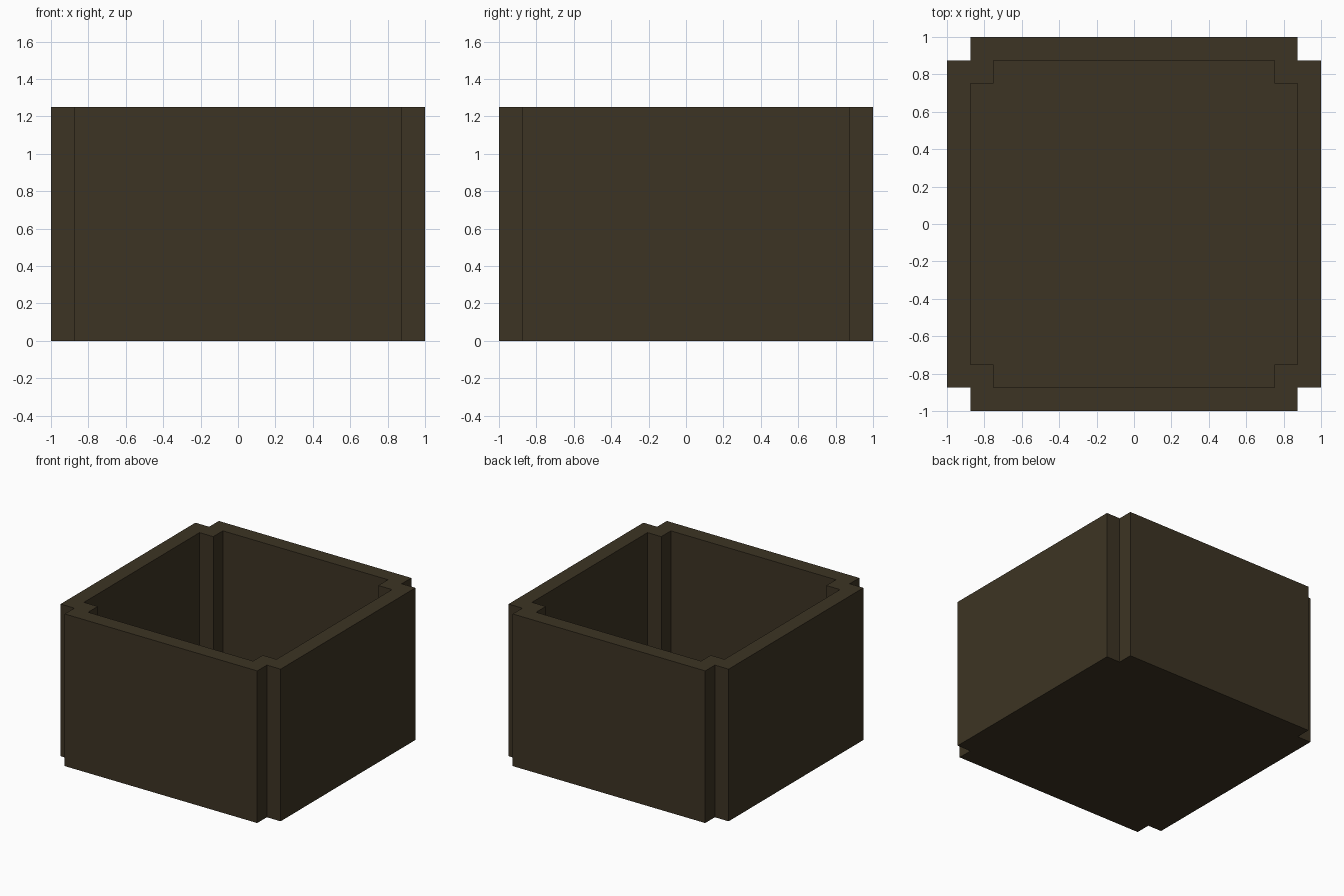
import bpy
import bmesh

cube = bpy.data.objects.get("Cube")
if cube:
    bpy.data.objects.remove(cube, do_unlink=True)

WALL = 0.125     # wall, floor and corner notch size
HEIGHT = 1.25

# Dark brown material
COLOUR = (0.046, 0.034, 0.017, 1.0)
brown = bpy.data.materials.new("dark_brown")
brown.use_nodes = True
brown.diffuse_color = COLOUR
shader = brown.node_tree.nodes["Principled BSDF"]
shader.inputs["Base Color"].default_value = COLOUR
shader.inputs["Roughness"].default_value = 0.9


def notched_ring(bm, reach, z):
    """Counter-clockwise square outline with a square notch at each corner."""
    side = reach - WALL
    points = []
    x_axis, y_axis = (1, 0), (0, 1)
    for _ in range(4):
        for u, v in ((reach, side), (side, side), (side, reach)):
            points.append((u * x_axis[0] + v * y_axis[0],
                           u * x_axis[1] + v * y_axis[1], z))
        x_axis, y_axis = y_axis, (-x_axis[0], -x_axis[1])
    return [bm.verts.new(p) for p in points]


# Open box: outer wall, rim, inner wall and floor
bm = bmesh.new()
rings = [notched_ring(bm, reach, z) for reach, z in (
    (1, 0), (1, HEIGHT), (1 - WALL, HEIGHT), (1 - WALL, WALL))]
for low, high in zip(rings, rings[1:]):
    for i in range(len(low)):
        j = (i + 1) % len(low)
        bm.faces.new((low[i], low[j], high[j], high[i]))
bm.faces.new(rings[0][::-1])
bm.faces.new(rings[-1])
bmesh.ops.recalc_face_normals(bm, faces=bm.faces)

mesh = bpy.data.meshes.new("open_box")
bm.to_mesh(mesh)
bm.free()
mesh.materials.append(brown)
box = bpy.data.objects.new("open_box", mesh)
bpy.context.collection.objects.link(box)
